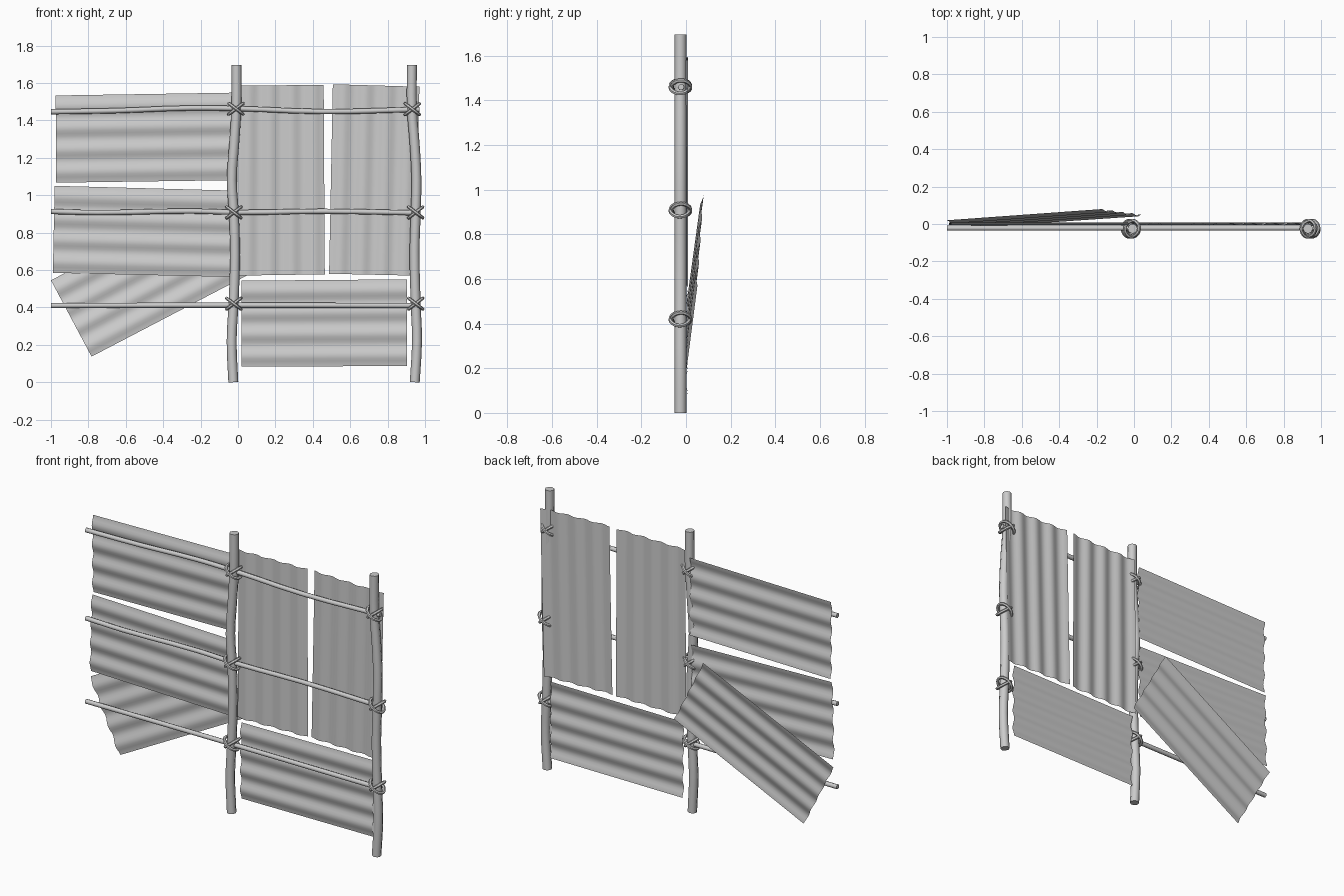
import bpy, math
from mathutils import Vector

if "Cube" in bpy.data.objects:
    bpy.data.objects.remove(bpy.data.objects["Cube"])

Y0 = -0.025  # depth of the pole centre line


def tube(name, pts, radius, cyclic=False, res=3, sides=2):
    """Smooth round tube through the given points, as a mesh."""
    cu = bpy.data.curves.new(name, 'CURVE')
    cu.dimensions = '3D'
    cu.bevel_depth = radius
    cu.bevel_resolution = sides
    cu.resolution_u = res
    cu.use_fill_caps = True
    sp = cu.splines.new('BEZIER')
    sp.bezier_points.add(len(pts) - 1)
    for bp, p in zip(sp.bezier_points, pts):
        bp.co = p
        bp.handle_left_type = bp.handle_right_type = 'AUTO'
    sp.use_cyclic_u = cyclic
    ob = bpy.data.objects.new(name, cu)
    bpy.context.collection.objects.link(ob)
    bpy.ops.object.select_all(action='DESELECT')
    ob.select_set(True)
    bpy.context.view_layer.objects.active = ob
    bpy.ops.object.convert(target='MESH')
    bpy.ops.object.shade_smooth_by_angle(angle=math.radians(50))
    return ob


def sheet(name, a, b, c, d, waves=4, amp=0.007):
    """Corrugated sheet: ridges run a->b and d->c, waves run a->d."""
    a, b, c, d = map(Vector, (a, b, c, d))
    n, m = waves * 8, 4
    verts, faces = [], []
    for i in range(n + 1):
        v = i / n
        off = Vector((0, amp * math.cos(2 * math.pi * waves * v), 0))
        for j in range(m + 1):
            verts.append(a.lerp(d, v).lerp(b.lerp(c, v), j / m) + off)
    for i in range(n):
        for j in range(m):
            k = i * (m + 1) + j
            faces.append((k, k + m + 1, k + m + 2, k + 1))
    me = bpy.data.meshes.new(name)
    me.from_pydata(verts, [], faces)
    for p in me.polygons:
        p.use_smooth = True
    ob = bpy.data.objects.new(name, me)
    bpy.context.collection.objects.link(ob)
    return ob


# Crooked upright posts (x, z)
left = [(-0.025, 0), (-0.034, 0.22), (-0.024, 0.42), (-0.016, 0.68), (-0.022, 0.9),
        (-0.033, 1.08), (-0.02, 1.28), (-0.009, 1.46), (-0.008, 1.695)]
right = [(0.945, 0), (0.957, 0.22), (0.95, 0.42), (0.944, 0.7), (0.95, 0.9),
         (0.954, 1.08), (0.944, 1.28), (0.93, 1.46), (0.93, 1.695)]
for name, path in (("post_middle", left), ("post_right", right)):
    tube(name, [(x, Y0, z) for x, z in path], 0.0265)

# Cross rails (x, z)
rails = {
    "rail_top": [(-1, 1.446), (-0.65, 1.452), (-0.25, 1.466), (0, 1.463), (0.45, 1.447), (0.97, 1.459)],
    "rail_middle": [(-1, 0.913), (-0.75, 0.907), (-0.25, 0.915), (0, 0.908), (0.45, 0.914), (0.97, 0.905)],
    "rail_bottom": [(-1, 0.41), (0, 0.412), (0.97, 0.41)],
}
for name, path in rails.items():
    tube(name, [(x, Y0 + 0.003, z) for x, z in path], 0.0138)

# Crossed rope lashings at each joint
for label, joints in (("middle", [(-0.023, 0.42), (-0.022, 0.908), (-0.011, 1.462)]),
                      ("right", [(0.95, 0.42), (0.95, 0.908), (0.932, 1.46)])):
    for x, z in joints:
        for s in (1, -1):
            ring = []
            for k in range(8):
                t = 2 * math.pi * k / 8
                ring.append((x + s * 0.038 * math.cos(t),
                             Y0 - 0.0415 * math.sin(t) + s * 0.003,
                             z + 0.029 * math.cos(t)))
            tube("lashing_" + label, ring, 0.009, cyclic=True, res=3, sides=1)

# Corrugated sheets with horizontal ridges
y = 0.001
sheet("sheet_left_top", (-0.975, y, 1.533), (-0.03, y, 1.548), (-0.03, y, 1.08), (-0.972, y, 1.067))
sheet("sheet_left_middle", (-0.98, y, 1.05), (-0.038, y, 1.025), (-0.038, y, 0.563), (-0.99, y, 0.585))
sheet("sheet_right_bottom", (0.018, y, 0.543), (0.904, y, 0.55), (0.904, y, 0.087), (0.018, y, 0.083))

# Fallen, leaning sheet
sheet("sheet_left_loose", (-1.0, 0.013, 0.545), (-0.17, 0.073, 0.977),
      (0.045, 0.044, 0.569), (-0.783, -0.012, 0.137))

# Sheets with vertical ridges
sheet("sheet_right_upper_a", (-0.008, y, 0.57), (0.0, y, 1.585), (0.458, y, 1.59), (0.464, y, 0.577))
sheet("sheet_right_upper_b", (0.487, y, 0.58), (0.507, y, 1.593), (0.97, y, 1.58), (0.945, y, 0.57))
